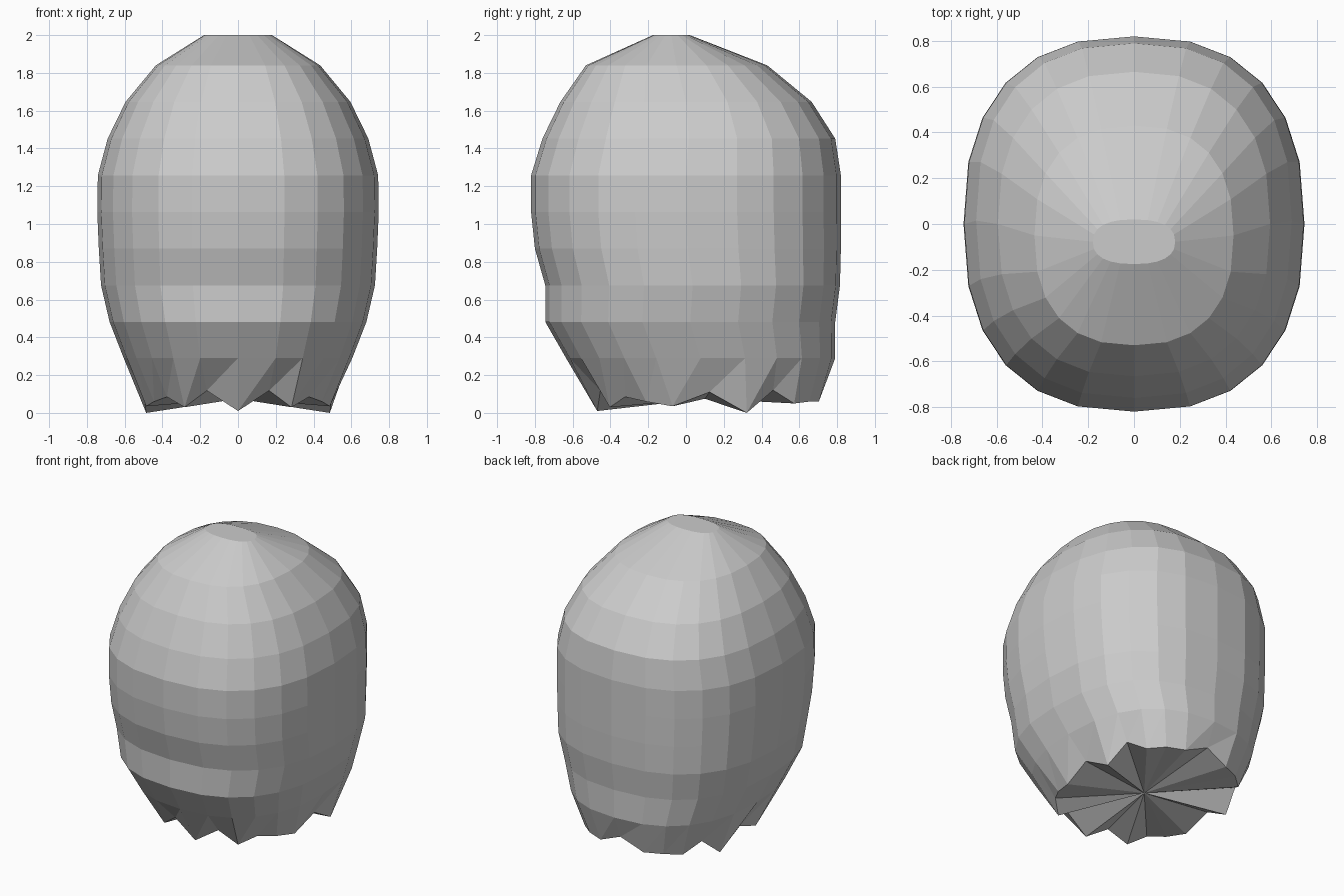
import bpy, bmesh, math

if "Cube" in bpy.data.objects:
    bpy.data.objects.remove(bpy.data.objects["Cube"])

SIDES = 24
POWER = 0.82  # squared-off oval cross-section


def sq(v):
    return math.copysign(abs(v) ** POWER, v) if abs(v) > 1e-6 else 0.0


def oval(i, half_x, y_front, y_back):
    """Point i of a rounded-square ring, counted from the front towards +x."""
    a = 2 * math.pi * i / SIDES
    return (half_x * sq(math.sin(a)),
            (y_front + y_back) / 2 - (y_back - y_front) / 2 * sq(math.cos(a)))


# height, half width, front y, back y
rings = [
    (0.29, 0.605, -0.635, 0.79),
    (0.482, 0.68, -0.745, 0.79),
    (0.675, 0.725, -0.745, 0.815),
    (0.87, 0.737, -0.80, 0.82),
    (1.063, 0.745, -0.82, 0.82),
    (1.258, 0.742, -0.82, 0.82),
    (1.452, 0.69, -0.76, 0.79),
    (1.647, 0.595, -0.665, 0.665),
    (1.84, 0.435, -0.53, 0.43),
    (2.0, 0.18, -0.175, 0.02),
]
# ragged hem heights from front centre round to back centre (mirrored)
hem = [0.01, 0.118, 0.03, 0.085, 0.06, 0.035, 0.11, 0.0, 0.12, 0.05, 0.06, 0.06, 0.13]

bm = bmesh.new()
base = []
for i in range(SIDES):
    x, y = oval(i, 0.50, -0.47, 0.72)
    base.append(bm.verts.new((x, y, hem[min(i, SIDES - i)])))
loops = [[bm.verts.new((*oval(i, hx, yf, yb), z)) for i in range(SIDES)]
         for z, hx, yf, yb in rings]

# underside fan and ragged hem
centre = bm.verts.new((0, 0.1, 0.075))
for i in range(SIDES):
    j = (i + 1) % SIDES
    bm.faces.new((centre, base[j], base[i]))
    bm.faces.new((base[i], base[j], loops[0][j]))
    bm.faces.new((base[i], loops[0][j], loops[0][i]))
# body bands and flat crown
for lo, hi in zip(loops, loops[1:]):
    for i in range(SIDES):
        j = (i + 1) % SIDES
        bm.faces.new((lo[i], lo[j], hi[j], hi[i]))
bm.faces.new(loops[-1])
bmesh.ops.recalc_face_normals(bm, faces=bm.faces)

mesh = bpy.data.meshes.new("domed_shell")
bm.to_mesh(mesh)
bm.free()
obj = bpy.data.objects.new("domed_shell", mesh)
bpy.context.collection.objects.link(obj)

mat = bpy.data.materials.new("light grey")
mat.diffuse_color = (0.6, 0.6, 0.6, 1)
mat.use_nodes = True
mat.node_tree.nodes["Principled BSDF"].inputs["Base Color"].default_value = mat.diffuse_color
mesh.materials.append(mat)
